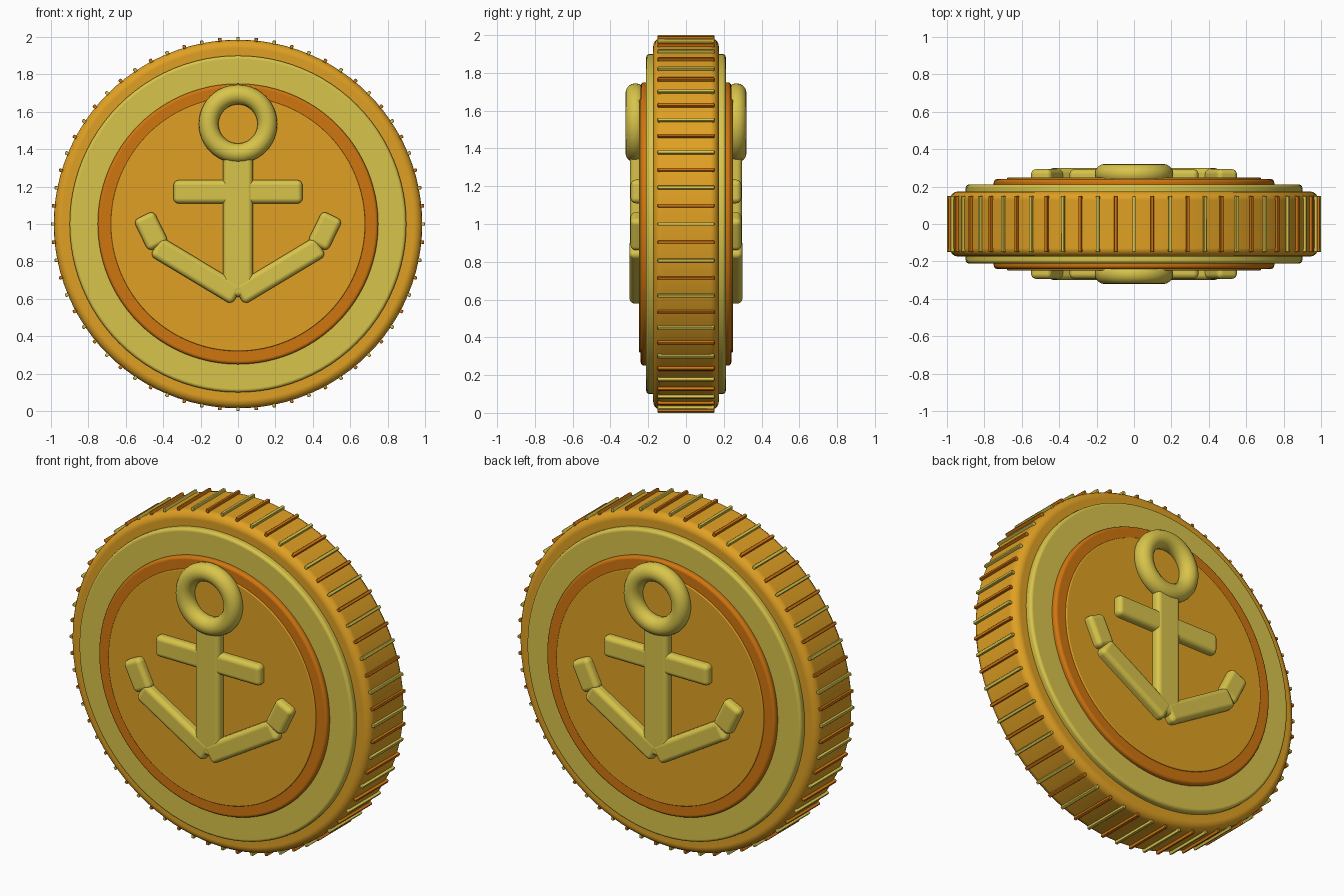
import bpy, math

if "Cube" in bpy.data.objects:
    bpy.data.objects.remove(bpy.data.objects["Cube"])

def material(name, rgb):
    m = bpy.data.materials.new(name)
    m.diffuse_color = (*rgb, 1)
    m.use_nodes = True
    m.node_tree.nodes["Principled BSDF"].inputs["Base Color"].default_value = m.diffuse_color
    return m

GOLD = material("gold", (0.745, 0.352, 0.017))
YELLOW = material("pale_gold", (0.686, 0.552, 0.069))
ORANGE = material("dark_orange", (0.631, 0.181, 0.005))
MID = 1.0  # height of the coin's centre

def finish(ob, name, mat, bevel=0, segments=4, mirror=False):
    ob.name = name
    ob.data.materials.append(mat)
    bpy.ops.object.transform_apply(location=True, rotation=True, scale=True)
    bpy.ops.object.shade_smooth_by_angle(angle=math.radians(40))
    if bevel:
        b = ob.modifiers.new("round", 'BEVEL')
        b.width, b.segments = bevel, segments
        b.limit_method, b.angle_limit = 'ANGLE', math.radians(40)
        b.harden_normals = True
    if mirror:  # same relief on the other face of the coin
        m = ob.modifiers.new("both_faces", 'MIRROR')
        m.use_axis = (False, True, False)
    return ob

def disc(name, radius, half, mat, bevel):
    bpy.ops.mesh.primitive_cylinder_add(vertices=96, radius=radius, depth=2 * half,
                                        location=(0, 0, MID), rotation=(math.pi / 2, 0, 0))
    return finish(bpy.context.object, name, mat, bevel)

def bar(name, x, z, width, height, front, tilt=0):
    depth = 0.085
    bpy.ops.mesh.primitive_cube_add(size=1, location=(x, -front + depth / 2, z),
                                    rotation=(0, math.radians(tilt), 0))
    bpy.context.object.scale = (width, depth, height)
    return finish(bpy.context.object, name, YELLOW, 0.028, 4, True)

# Stacked coin layers, each reaching through to both faces
disc("coin_body", 0.985, 0.174, GOLD, 0.045)
disc("outer_ring", 0.90, 0.211, YELLOW, 0.018)
disc("inner_ring", 0.75, 0.24, ORANGE, 0.018)
disc("centre_face", 0.68, 0.248, GOLD, 0.006)

# Anchor relief
bpy.ops.mesh.primitive_torus_add(major_segments=48, minor_segments=16,
                                 major_radius=0.157, minor_radius=0.053,
                                 location=(0, -0.268, 1.535), rotation=(math.pi / 2, 0, 0))
finish(bpy.context.object, "anchor_ring", YELLOW, mirror=True)
bar("anchor_shank", 0, 0.99, 0.16, 0.76, 0.297)
bar("anchor_stock", 0, 1.172, 0.69, 0.125, 0.293)
for side, label in ((-1, "left"), (1, "right")):
    bar("anchor_arm_" + label, side * 0.222, 0.75, 0.51, 0.118, 0.299, -side * 31)
    bar("anchor_fluke_" + label, side * 0.465, 0.962, 0.12, 0.185, 0.294, side * 26)

# Ridges around the edge in alternating colours
COUNT = 64
for i in range(COUNT):
    a = 2 * math.pi * i / COUNT
    r = 0.989
    bpy.ops.mesh.primitive_cube_add(size=1, rotation=(0, -a, 0),
                                    location=(r * math.cos(a), 0, MID + r * math.sin(a)))
    bpy.context.object.scale = (0.022, 0.30, 0.018)
    finish(bpy.context.object, f"edge_ridge_{i:02d}", ORANGE if i % 2 else YELLOW, 0.004, 2)
